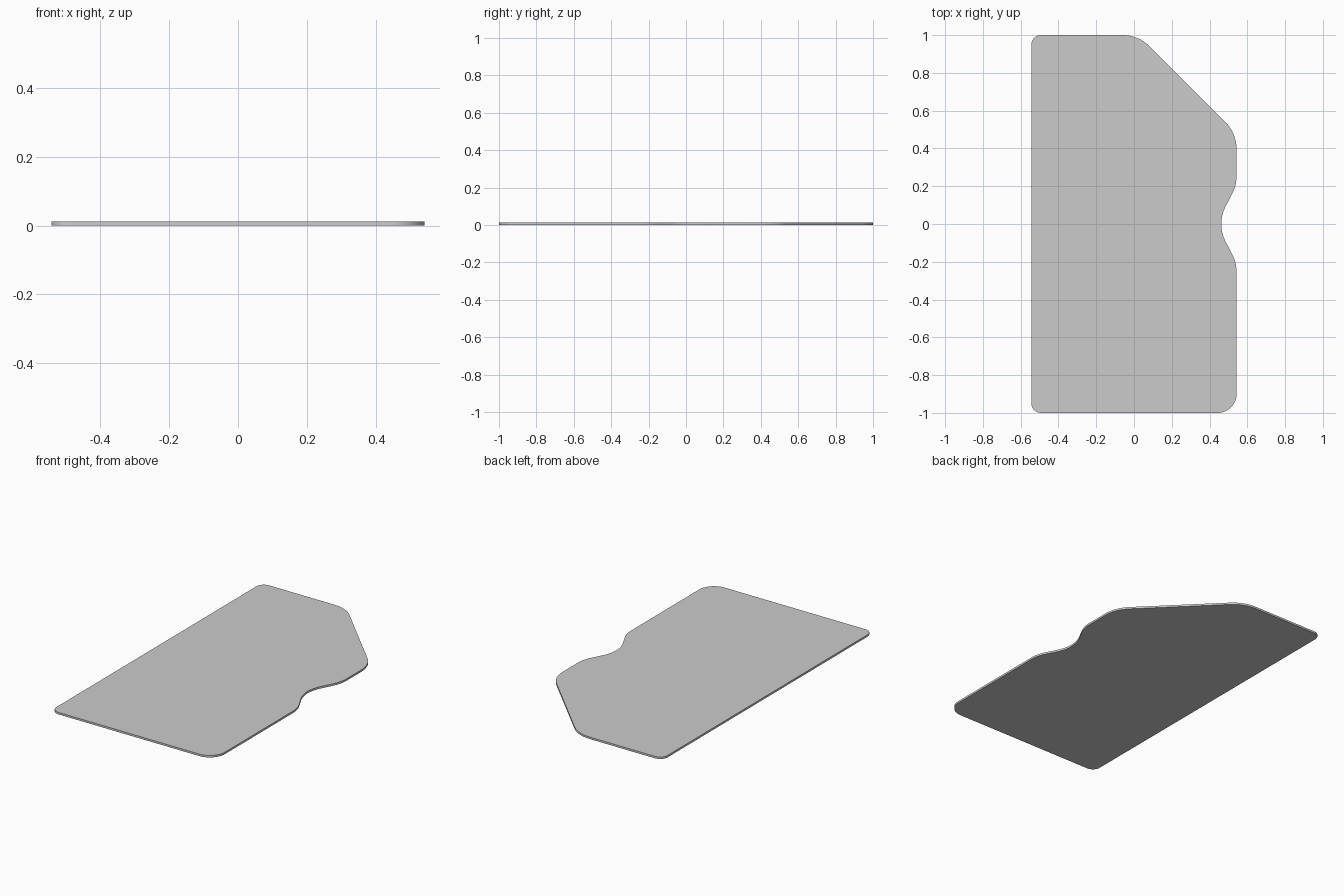
import bpy, bmesh
from math import tan, acos, ceil
from mathutils import Vector

if "Cube" in bpy.data.objects:
    bpy.data.objects.remove(bpy.data.objects["Cube"])

W, T = 0.543, 0.012

# Outline corners, counter-clockwise: x, y, fillet radius
corners = [
    (-W, -1, 0.05), (W, -1, 0.1),
    (W, -0.205, 0.2), (0.437, 0, 0.2), (W, 0.205, 0.2),   # edge notch
    (W, 0.48, 0.2), (0.023, 1, 0.2),                      # clipped corner
    (-W, 1, 0.05),
]


def fillet(a, b, c, r):
    """Points of the arc that rounds corner b between a and c."""
    u, v = (a - b).normalized(), (c - b).normalized()
    half = acos(u.dot(v)) / 2
    start, end = b + u * (r / tan(half)), b + v * (r / tan(half))
    centre = b + (u + v).normalized() * (start - b).length / ((u + v).normalized().dot(u))
    p, q = start - centre, end - centre
    turn = acos(p.normalized().dot(q.normalized()))
    n = max(6, ceil(turn / 0.1))
    return [centre + p.slerp(q, i / n).normalized() * r for i in range(n + 1)]


# Flat plate: fill the rounded outline and extrude it
pts = [Vector((x, y, 0)) for x, y, r in corners]
outline = []
for i, (x, y, r) in enumerate(corners):
    outline += fillet(pts[i - 1], pts[i], pts[(i + 1) % len(pts)], r)

bm = bmesh.new()
face = bm.faces.new([bm.verts.new(p) for p in outline])
top = bmesh.ops.extrude_face_region(bm, geom=[face], use_keep_orig=True)["geom"]
bmesh.ops.translate(bm, vec=(0, 0, T), verts=[g for g in top if isinstance(g, bmesh.types.BMVert)])
bmesh.ops.recalc_face_normals(bm, faces=bm.faces)
mesh = bpy.data.meshes.new("plate")
bm.to_mesh(mesh)
bm.free()
plate = bpy.data.objects.new("plate", mesh)
bpy.context.collection.objects.link(plate)

# Smooth rounded rim, crisp top and bottom edges
bpy.context.view_layer.objects.active = plate
plate.select_set(True)
bpy.ops.object.shade_smooth_by_angle()
